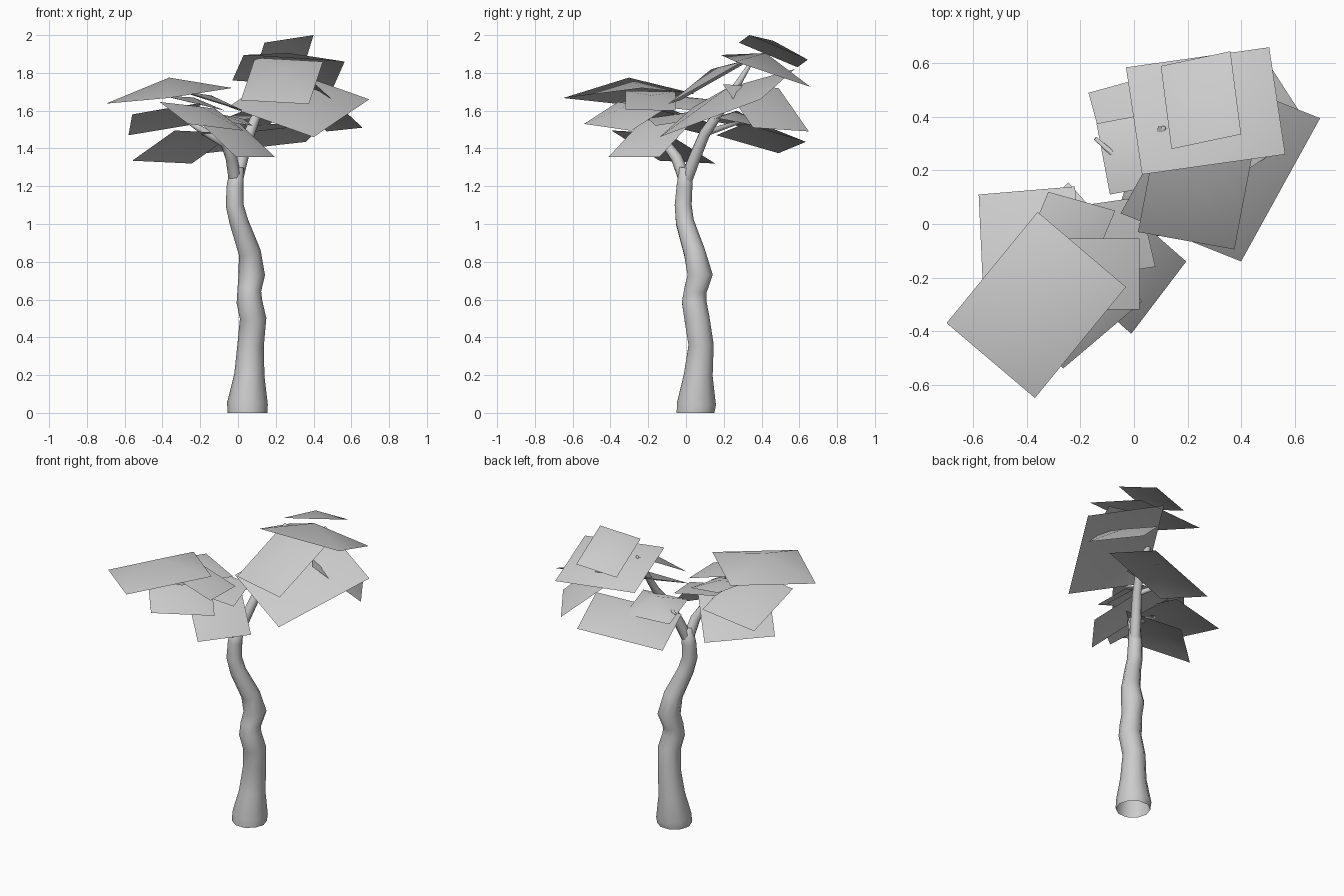
import bpy
import bmesh
import math
from mathutils import Vector

cube = bpy.data.objects.get("Cube")
if cube:
    bpy.data.objects.remove(cube, do_unlink=True)

grey = bpy.data.materials.new("pale grey")
grey.use_nodes = True
COLOUR = (0.6, 0.6, 0.6, 1.0)
grey.diffuse_color = COLOUR
grey.node_tree.nodes["Principled BSDF"].inputs["Base Color"].default_value = COLOUR
SIDES = 10


def finish(bm, name):
    """Turn a bmesh into a smooth-shaded, coloured object."""
    for face in bm.faces:
        face.smooth = True
    mesh = bpy.data.meshes.new(name)
    bm.to_mesh(mesh)
    bm.free()
    mesh.materials.append(grey)
    obj = bpy.data.objects.new(name, mesh)
    bpy.context.scene.collection.objects.link(obj)
    return obj


def limb(name, path, cap=True):
    """Sweep a ring of varying radius along a path of (x, y, z, radius)."""
    bm = bmesh.new()
    points = [Vector(p[:3]) for p in path]
    rings = []
    for i, point in enumerate(points):
        before = points[max(i - 1, 0)]
        after = points[min(i + 1, len(points) - 1)]
        along = (after - before).normalized()
        if name == "trunk" and i == 0:
            along = Vector((0, 0, 1))
        side = Vector((0, 1, 0)).cross(along).normalized()
        other = along.cross(side)
        ring = []
        for k in range(SIDES):
            angle = math.tau * k / SIDES
            offset = side * math.cos(angle) + other * math.sin(angle)
            ring.append(bm.verts.new(point + offset * path[i][3]))
        rings.append(ring)
    for low, high in zip(rings, rings[1:]):
        for k in range(SIDES):
            n = (k + 1) % SIDES
            bm.faces.new((low[k], low[n], high[n], high[k]))
    if cap:
        bm.faces.new(rings[-1])
    return finish(bm, name)


def leaf(name, first, second, third, middle):
    """Four-sided sheet from three corners in order, domed to a middle height."""
    a, b, c = Vector(first), Vector(second), Vector(third)
    d = a + c - b
    centre = (a + c) / 2
    centre.z = middle
    bm = bmesh.new()
    peak = bm.verts.new(centre)
    corners = [bm.verts.new(p) for p in (a, b, c, d)]
    for k in range(4):
        bm.faces.new((corners[k], corners[(k + 1) % 4], peak))
    bmesh.ops.recalc_face_normals(bm, faces=bm.faces)
    if sum(face.normal.z for face in bm.faces) < 0:
        bmesh.ops.reverse_faces(bm, faces=bm.faces)
    return finish(bm, name)


# Crooked trunk, open underneath
limb("trunk", [
    (.05, .05, 0, .105), (.05, .056, .05, .108), (.06, .065, .2, .08),
    (.067, .08, .36, .07), (.08, .058, .5, .07), (.06, .043, .59, .068),
    (.06, .05, .65, .063), (.073, .075, .73, .07), (.062, .045, .85, .059),
    (.005, -.006, 1.01, .05), (-.018, -.015, 1.1, .047),
    (-.016, -.008, 1.2, .044), (-.005, 0, 1.3, .036),
])

# Forked branches
limb("left_branch", [
    (-.012, -.005, 1.22, .035), (.025, .05, 1.36, .032),
    (.06, .1, 1.48, .029), (.1, .17, 1.58, .025),
    (.11, .28, 1.75, .018), (.11, .36, 1.88, .008),
])
limb("right_branch", [
    (-.012, 0, 1.22, .035), (-.035, -.05, 1.35, .031),
    (-.07, -.11, 1.43, .026), (-.18, -.13, 1.49, .02),
    (-.29, -.15, 1.56, .01),
])
limb("back_twig", [
    (.06, .1, 1.48, .018), (-.03, .22, 1.52, .013), (-.145, .32, 1.55, .007),
])

# Upper foliage on the left branch
upper = {
    "crown": [(.10, .59, 1.83), (.36, .645, 1.87), (.40, .335, 2), 1.97],
    "top": [(-.03, .585, 1.76), (.505, .66, 1.725), (.565, .26, 1.86), 1.905],
    "front": [(.015, -.03, 1.655), (.375, -.095, 1.635), (.45, .3, 1.86), 1.82],
    "side": [(-.05, .04, 1.62), (.40, -.14, 1.46), (.695, .395, 1.66), 1.72],
    "outer": [(.66, .355, 1.51), (.47, .65, 1.49), (.22, .49, 1.72), 1.65],
    "back": [(-.17, .49, 1.375), (.36, .635, 1.435), (.45, .305, 1.53), 1.53],
    "inner": [(-.14, .375, 1.5), (.15, .43, 1.51), (.2, .165, 1.56), 1.6],
}

# Lower foliage on the right branch
lower = {
    "top": [(-.36, .045, 1.69), (-.03, -.235, 1.72), (-.37, -.65, 1.667), 1.775],
    "back": [(-.58, .11, 1.47), (-.22, .14, 1.53), (-.2, -.3, 1.64), 1.61],
    "bottom": [(-.56, -.14, 1.335), (-.245, .155, 1.32), (-.02, -.1, 1.48), 1.47],
    "front": [(.195, -.14, 1.355), (-.01, -.41, 1.355), (-.215, -.23, 1.55), 1.5],
    "outer": [(-.265, -.54, 1.53), (.03, -.29, 1.494), (-.12, -.11, 1.61), 1.62],
    "side": [(.02, -.32, 1.605), (.02, -.055, 1.6), (-.3, -.055, 1.7), 1.68],
    "inner": [(-.32, .12, 1.66), (-.07, .05, 1.6), (-.15, -.14, 1.62), 1.67],
    "hidden": [(.02, .1, 1.56), (.08, -.16, 1.52), (-.2, -.2, 1.56), 1.58],
}

for cluster, leaves in (("upper", upper), ("lower", lower)):
    for place, shape in leaves.items():
        leaf(f"{cluster}_{place}_leaf", *shape)
